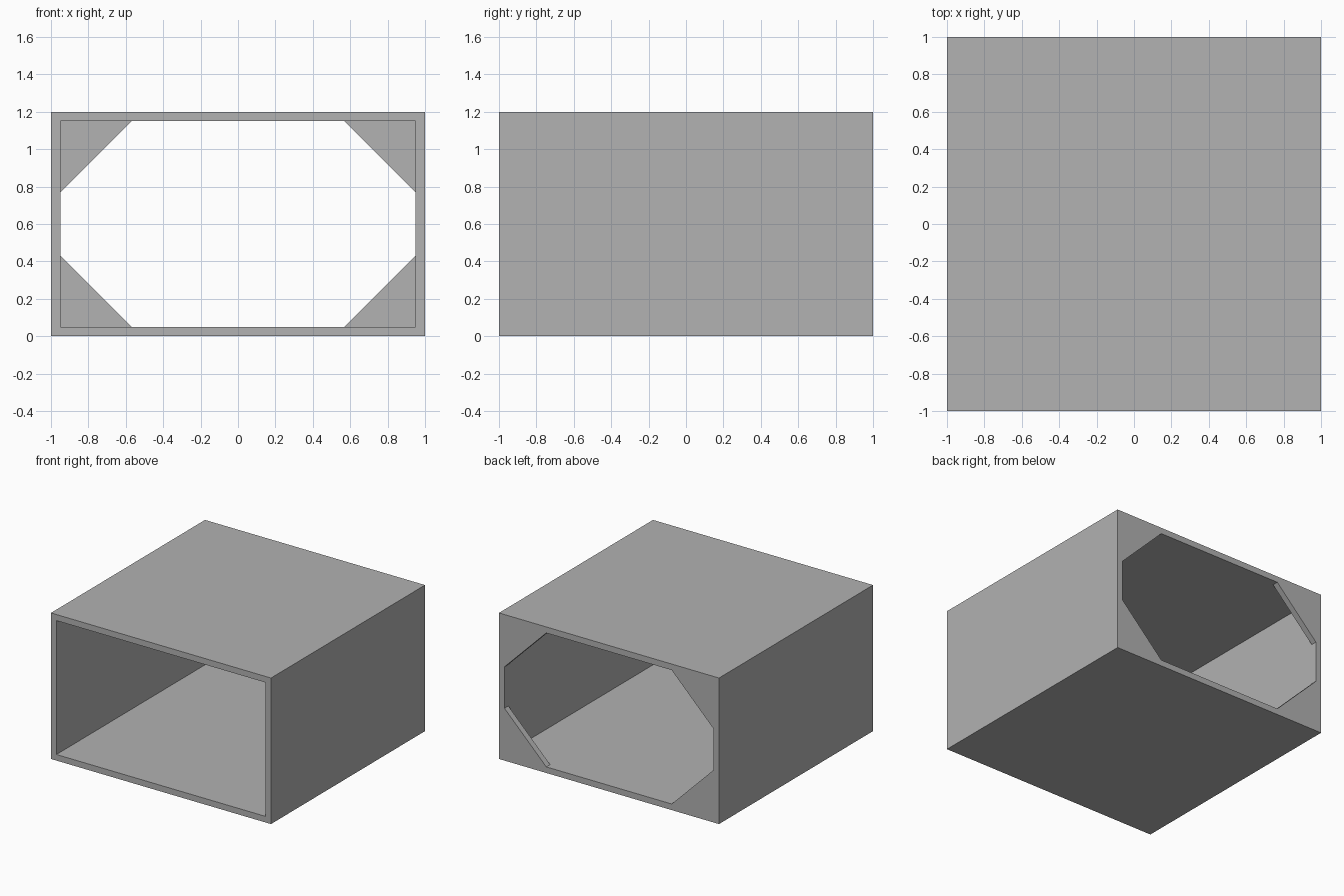
import bpy
import bmesh

W, D, H = 1.0, 1.0, 1.2      # half width, half depth, height
T = 0.05                     # wall and gusset thickness
LEG = 0.38                   # gusset leg length

cube = bpy.data.objects.get("Cube")
if cube:
    bpy.data.objects.remove(cube, do_unlink=True)

grey = bpy.data.materials.new("mid grey")
grey.use_nodes = True
colour = (0.445, 0.445, 0.445, 1)
grey.diffuse_color = colour
grey.node_tree.nodes["Principled BSDF"].inputs["Base Color"].default_value = colour

bm = bmesh.new()


def ring(points, y):
    return [bm.verts.new((x, y, z)) for x, z in points]


def rectangle(inset):
    x, lo, hi = W - inset, inset, H - inset
    return [(-x, lo), (x, lo), (x, hi), (-x, hi)]


def chamfered(corners, leg):
    """Two points per corner: one on the side before it, one on the side after."""
    points = []
    for i, (x, z) in enumerate(corners):
        for px, pz in (corners[i - 1], corners[(i + 1) % 4]):
            length = abs(px - x) + abs(pz - z)
            points.append((x + (px - x) * leg / length, z + (pz - z) * leg / length))
    return points


opening = rectangle(T)
octagon = chamfered(opening, LEG)
outer_front = ring(rectangle(0), -D)
outer_back = ring(rectangle(0), D)
inner_front = ring(opening, -D)
inner_mid = ring(opening, D - T)
oct_mid = ring(octagon, D - T)
oct_back = ring(octagon, D)

for i in range(4):
    j = (i + 1) % 4
    a, b, c = 2 * i, 2 * i + 1, 2 * j
    faces = [
        # outer wall, front rim, inner wall
        (outer_front[i], outer_front[j], outer_back[j], outer_back[i]),
        (outer_front[i], outer_front[j], inner_front[j], inner_front[i]),
        (inner_front[i], inner_front[j], inner_mid[j], oct_mid[c], oct_mid[b], inner_mid[i]),
        # corner gusset: inside face and slanted edge
        (inner_mid[i], oct_mid[a], oct_mid[b]),
        (oct_mid[a], oct_mid[b], oct_back[b], oct_back[a]),
        # back rim: corner, straight side and its edge
        (outer_back[i], oct_back[a], oct_back[b]),
        (outer_back[i], outer_back[j], oct_back[c], oct_back[b]),
        (oct_mid[b], oct_mid[c], oct_back[c], oct_back[b]),
    ]
    for f in faces:
        bm.faces.new(f)

bmesh.ops.recalc_face_normals(bm, faces=bm.faces)

# Merge the flat back rim into larger faces
bmesh.ops.dissolve_limit(bm, angle_limit=0.01, verts=bm.verts, edges=bm.edges)

mesh = bpy.data.meshes.new("box_sleeve")
bm.to_mesh(mesh)
bm.free()
mesh.materials.append(grey)
sleeve = bpy.data.objects.new("box_sleeve", mesh)
bpy.context.collection.objects.link(sleeve)
